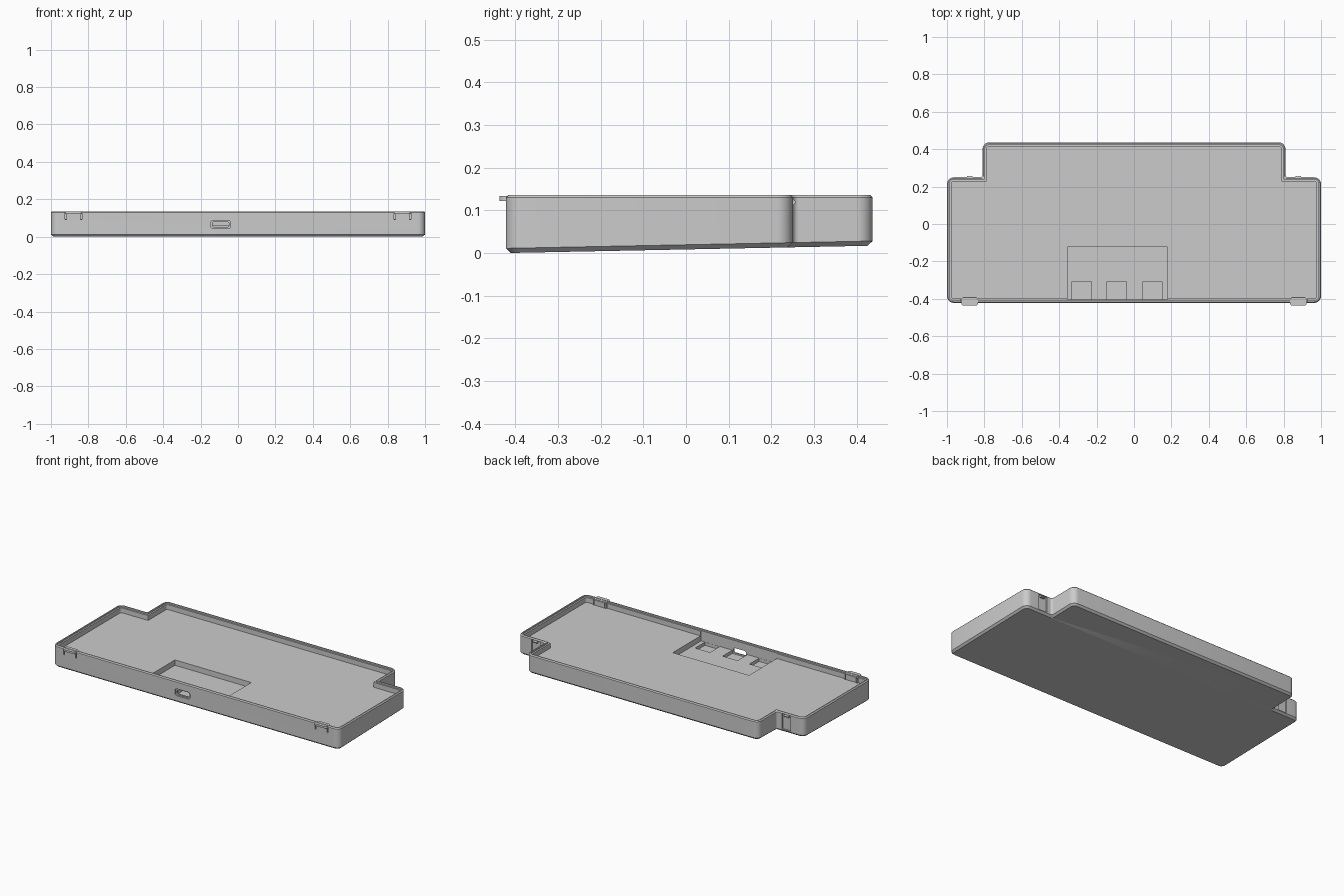
import bpy
import bmesh
from math import sin, cos, pi, radians
from mathutils import Vector

if "Cube" in bpy.data.objects:
    bpy.data.objects.remove(bpy.data.objects["Cube"])

TOP, STEP, FLOOR = 0.136, 0.127, 0.096
FRONT = -0.422

grey = bpy.data.materials.new("plain grey plastic")
grey.use_nodes = True
colour = (0.6, 0.6, 0.6, 1)
grey.diffuse_color = colour
grey.node_tree.nodes["Principled BSDF"].inputs["Base Color"].default_value = colour


def make_object(name, bm):
    bmesh.ops.recalc_face_normals(bm, faces=bm.faces)
    mesh = bpy.data.meshes.new(name)
    bm.to_mesh(mesh)
    bm.free()
    mesh.materials.append(grey)
    obj = bpy.data.objects.new(name, mesh)
    bpy.context.collection.objects.link(obj)
    return obj


def prism(name, profile, axis, start, end):
    """Extrude a 2D profile, given in the other two axes, along the chosen axis."""
    bm = bmesh.new()
    verts = []
    for a, b in profile:
        p = [a, b]
        p.insert(axis, start)
        verts.append(bm.verts.new(p))
    face = bm.faces.new(verts)
    new = bmesh.ops.extrude_face_region(bm, geom=[face])["geom"]
    shift = Vector((0, 0, 0))
    shift[axis] = end - start
    bmesh.ops.translate(bm, vec=shift, verts=[g for g in new if isinstance(g, bmesh.types.BMVert)])
    return make_object(name, bm)


def box(name, x0, x1, y0, y1, z0, z1):
    return prism(name, [(x0, z0), (x1, z0), (x1, z1), (x0, z1)], 1, y0, y1)


def rounded_rect(a0, a1, b0, b1, r, steps=5):
    points = []
    centres = [(a1 - r, b1 - r), (a0 + r, b1 - r), (a0 + r, b0 + r), (a1 - r, b0 + r)]
    for i, (ca, cb) in enumerate(centres):
        for s in range(steps + 1):
            t = (i + s / steps) * pi / 2
            points.append((ca + r * cos(t), cb + r * sin(t)))
    return points


def cut(target, cutter):
    cutter.hide_render = True
    mod = target.modifiers.new("cut", 'BOOLEAN')
    mod.operation = 'DIFFERENCE'
    mod.solver = 'EXACT'
    mod.object = cutter
    bpy.context.view_layer.objects.active = target
    bpy.ops.object.modifier_apply(modifier=mod.name)
    bpy.data.objects.remove(cutter)


# Plan outline: half the corners (x, y, radius, convex), mirrored for the other half
HALF = [(1.0, FRONT, 0.037, True), (1.0, 0.25, 0.037, True),
        (0.81, 0.25, 0.014, False), (0.81, 0.437, 0.037, True)]
CORNERS = HALF + [(-x, y, r, c) for x, y, r, c in reversed(HALF)]


def outline(inset, steps=6):
    points = []
    count = len(CORNERS)
    for i, (x, y, r, convex) in enumerate(CORNERS):
        p = Vector((x, y))
        d_in = (p - Vector(CORNERS[i - 1][:2])).normalized()
        d_out = (Vector(CORNERS[(i + 1) % count][:2]) - p).normalized()
        n = Vector((-d_in.y, d_in.x)) + Vector((-d_out.y, d_out.x))
        p = p + n * inset
        r = max(r - inset, 0.005) if convex else max(r - inset * 0.5, 0.004)
        centre = p - d_in * r + d_out * r
        for s in range(steps + 1):
            a = s / steps * pi / 2
            points.append(centre - d_out * r * cos(a) + d_in * r * sin(a))
    return points


def under(y):
    return 0.02 * (y - FRONT)


# Tray shell: wedge underside, chamfered wall, stepped rim, flat floor
rings = [(0.012, None, 0.0), (0.0, None, 0.011), (0.0, TOP - 0.006, 0), (0.006, TOP, 0),
         (0.013, TOP, 0), (0.013, STEP, 0), (0.023, STEP, 0), (0.023, FLOOR, 0)]
bm = bmesh.new()
loops = []
for inset, z, lift in rings:
    loops.append([bm.verts.new((p.x, p.y, under(p.y) + lift if z is None else z))
                  for p in outline(inset)])
for low, high in zip(loops, loops[1:]):
    for i in range(len(low)):
        j = (i + 1) % len(low)
        bm.faces.new((low[i], low[j], high[j], high[i]))
bm.faces.new(loops[0])
bm.faces.new(loops[-1])
tray = make_object("tray_shell", bm)

# Electronics pocket with three shallow wells
cut(tray, box("pocket_cutter", -0.355, 0.178, -0.405, -0.122, 0.062, 0.131))
for x in (-0.28, -0.093, 0.099):
    cut(tray, box("well_cutter", x - 0.052, x + 0.052, -0.404, -0.307, 0.042, 0.08))

# Cable port: rounded recess with a smaller through hole
cut(tray, prism("port_recess_cutter", rounded_rect(-0.145, -0.04, 0.044, 0.087, 0.012),
                1, -0.45, -0.412))
cut(tray, prism("port_hole_cutter", rounded_rect(-0.136, -0.049, 0.051, 0.08, 0.01),
                1, -0.45, -0.395))

# Slits beside each front latch, shallow channel under each rear catch
for side in (-1, 1):
    for x in (0.837, 0.92):
        cx = side * x
        cut(tray, box("slit_cutter", cx - 0.004, cx + 0.004, -0.45, -0.39, 0.092, 0.16))
    c = side * 0.875
    cut(tray, box("channel_cutter", c - 0.03, c + 0.03, 0.241, 0.27, 0.03, 0.128))

# Front latches (tongue and rounded hook) and rear catch nubs
TONGUE = [(-0.415, 0.09), (-0.39, 0.097), (-0.39, 0.13), (-0.395, 0.134), (-0.415, 0.134)]
NUB = [(0.236, 0.112), (0.25, 0.112), (0.257, 0.117), (0.257, 0.121),
       (0.25, 0.126), (0.236, 0.126)]
parts = [tray]
for side, label in ((1, "left"), (-1, "right")):
    c = side * 0.8785
    parts.append(prism("front_latch_tongue_" + label, TONGUE, 0, c - 0.036, c + 0.036))
    hook = rounded_rect(c - 0.045, c + 0.045, -0.437, -0.392, 0.015)
    parts.append(prism("front_latch_hook_" + label, hook, 2, 0.122, 0.134))
    parts.append(prism("rear_catch_" + label, NUB, 0, c - 0.015, c + 0.015))

# Smooth the rounded corners, keep the edges crisp
bpy.ops.object.select_all(action='DESELECT')
for obj in parts:
    obj.select_set(True)
bpy.context.view_layer.objects.active = tray
bpy.ops.object.shade_smooth_by_angle(angle=radians(30))
